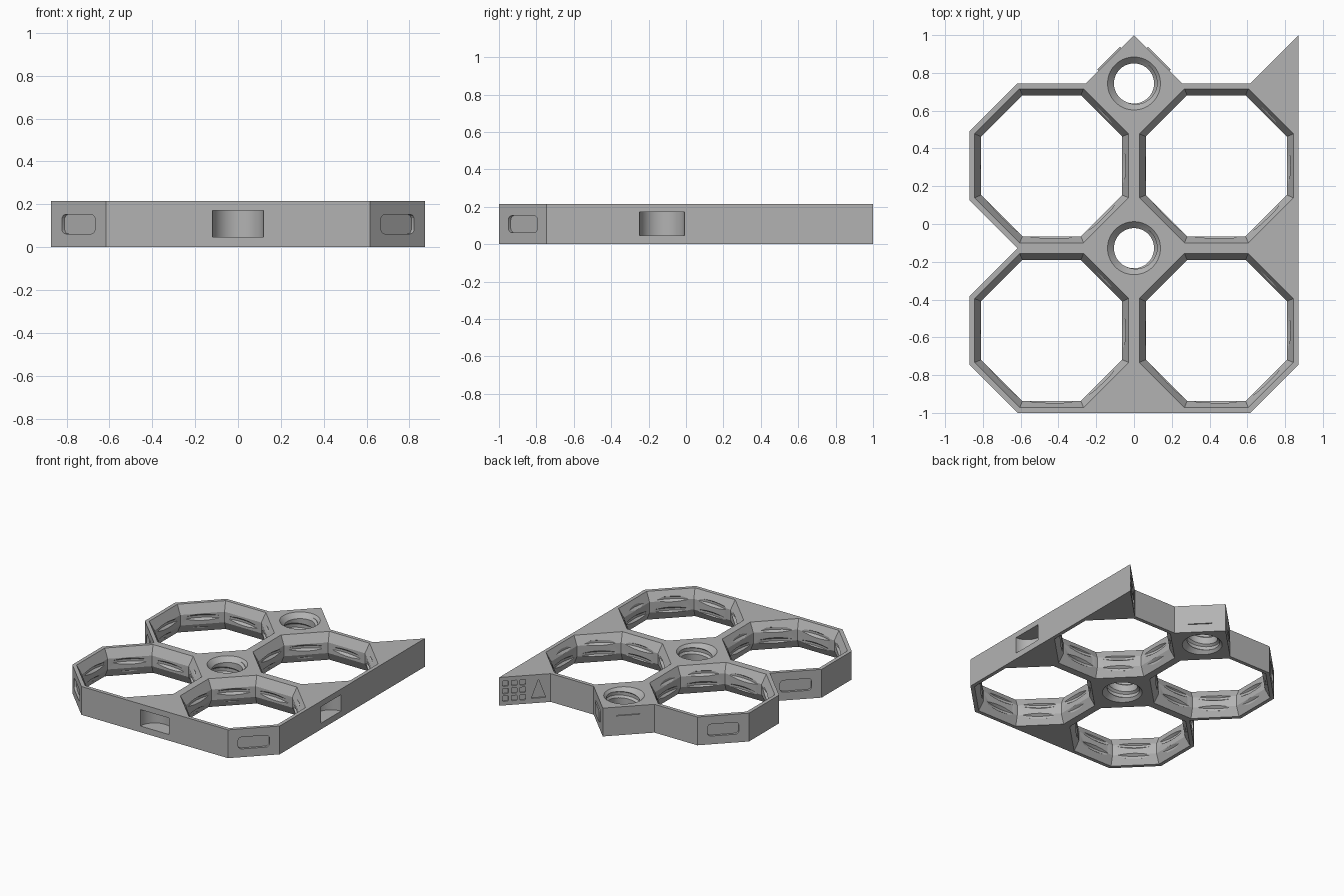
import bpy, bmesh
from math import sin, cos, tan, pi, radians
from mathutils import Matrix, Vector

if "Cube" in bpy.data.objects:
    bpy.data.objects.remove(bpy.data.objects["Cube"])

PITCH = 0.872            # cell spacing
R = PITCH / 2            # cell half width
SIDE = R * tan(pi / 8)   # half of an octagon side
CUT = R - SIDE           # corner cut
H = 0.215                # board thickness
LOW, MID = -1.0, -1.0 + PITCH
TOP = LOW + 2 * PITCH
CELLS = [(x, y) for x in (-R, R) for y in (LOW + R, MID + R)]
PEGS = [(0, MID), (0, TOP)]

grey = bpy.data.materials.new("board grey")
grey.use_nodes = True
grey.diffuse_color = (0.45, 0.45, 0.45, 1)
grey.node_tree.nodes["Principled BSDF"].inputs["Base Color"].default_value = grey.diffuse_color


def loft(bm, rings):
    """Closed solid through equal-length rings of points."""
    rows = [[bm.verts.new(p) for p in ring] for ring in rings]
    for a, b in zip(rows, rows[1:]):
        for i in range(len(a)):
            j = (i + 1) % len(a)
            bm.faces.new((a[i], a[j], b[j], b[i]))
    bm.faces.new(rows[0][::-1])
    bm.faces.new(rows[-1])


def make(name, bm):
    bmesh.ops.recalc_face_normals(bm, faces=bm.faces)
    mesh = bpy.data.meshes.new(name)
    bm.to_mesh(mesh)
    bm.free()
    mesh.materials.append(grey)
    ob = bpy.data.objects.new(name, mesh)
    bpy.context.collection.objects.link(ob)
    return ob


def ngon(cx, cy, z, inradius, n):
    r = inradius / cos(pi / n)
    return [Vector((cx + r * cos((i + 0.5) * 2 * pi / n),
                    cy + r * sin((i + 0.5) * 2 * pi / n), z)) for i in range(n)]


def waisted_hole(bm, c, wide, narrow, chamfer, n):
    """Hole that is wide at both faces and narrow in the middle."""
    over = 0.02
    out = wide + (wide - narrow) * over / chamfer
    for_z = [(-over, out), (chamfer, narrow), (H - chamfer, narrow), (H + over, out)]
    loft(bm, [ngon(c[0], c[1], z, r, n) for z, r in for_z])


def thread(bm, c, r_out, r_in, thin, thick, pitch, n=48):
    """Helical groove cutter with a trapezoid section."""
    section = [(r_in, -thick / 2), (r_out, -thin / 2), (r_out, thin / 2), (r_in, thick / 2)]
    start = H / 2 - 2.25 * pitch
    rings = []
    for i in range(int(4.5 * n) + 1):
        a = 2 * pi * i / n
        z = start + pitch * i / n
        rings.append([Vector((c[0] + r * cos(a), c[1] + r * sin(a), z + h)) for r, h in section])
    loft(bm, rings)


def rounded(w, h, r, steps=4):
    pts = []
    for k, (sx, sy) in enumerate([(1, 1), (-1, 1), (-1, -1), (1, -1)]):
        for s in range(steps + 1):
            a = (k + s / steps) * pi / 2
            pts.append((sx * (w / 2 - r) + r * cos(a), sy * (h / 2 - r) + r * sin(a)))
    return pts


def on_side(bm, x, y, degrees, pts, inner, outer, du=0, dv=0):
    """Prism standing on a side face, from depth inner to outer."""
    a = radians(degrees)
    n = Vector((cos(a), sin(a), 0))
    u = Vector((-sin(a), cos(a), 0))
    base = Vector((x, y, H / 2))
    up = Vector((0, 0, 1))
    loft(bm, [[base + u * (p + du) + up * (q + dv) + n * d for p, q in pts]
              for d in (inner, outer)])


def carve(body, bm):
    cutter = make("cutter", bm)
    cutter.hide_render = True
    mod = body.modifiers.new("carve", 'BOOLEAN')
    mod.operation = 'DIFFERENCE'
    mod.solver = 'EXACT'
    mod.object = cutter
    dg = bpy.context.evaluated_depsgraph_get()
    mesh = bpy.data.meshes.new_from_object(body.evaluated_get(dg))
    body.modifiers.clear()
    body.data = mesh
    bpy.data.objects.remove(cutter)


# Board body: left edge notched, right and front edges filled straight
W, X = PITCH, PITCH - CUT
outline = [(-X, LOW), (X, LOW), (W, LOW + CUT), (W, TOP + CUT), (X, TOP),
           (CUT, TOP), (0, TOP + CUT), (-CUT, TOP), (-X, TOP),
           (-W, TOP - CUT), (-W, MID + CUT), (-X, MID), (-W, MID - CUT), (-W, LOW + CUT)]
bm = bmesh.new()
loft(bm, [[Vector((x, y, z)) for x, y in outline] for z in (0, H)])
board = make("board", bm)

# Large octagonal openings and round peg holes
bm = bmesh.new()
for c in CELLS:
    waisted_hole(bm, c, 0.408, 0.3735, 0.067, 8)
for c in PEGS:
    waisted_hole(bm, c, 0.14, 0.106, 0.035, 48)
carve(board, bm)

# Screw threads in both kinds of hole
bm = bmesh.new()
for c in CELLS:
    thread(bm, c, 0.3925, 0.368, 0.0174, 0.057, 0.087)
for c in PEGS:
    thread(bm, c, 0.1225, 0.1, 0.025, 0.062, 0.105)
carve(board, bm)

# Half-round pockets in the straight edges, recesses on the diagonal corners
bm = bmesh.new()
for x, y in [(0, LOW), (W, MID)]:
    loft(bm, [ngon(x, y, z, 0.12, 48) for z in (0.047, 0.172)])
E = W - CUT / 2
slot = rounded(0.22, 0.09, 0.025)
for x, y, a in [(-E, LOW + CUT / 2, 225), (E, LOW + CUT / 2, 315),
                (-E, MID - CUT / 2, 135), (-E, MID + CUT / 2, 225),
                (-E, TOP - CUT / 2, 135)]:
    on_side(bm, x, y, a, slot, -0.018, 0.02)

# Dot grid and arrow sunk into the pointed corner
tip = (E, TOP + CUT / 2, 135)
square = rounded(0.04, 0.04, 0.004, 1)
for i in range(3):
    for j in (-1, 0, 1):
        on_side(bm, *tip, square, -0.01, 0.02, -0.135 + 0.06 * i, 0.057 * j)
on_side(bm, *tip, [(-0.05, -0.07), (0.05, -0.07), (0, 0.07)], -0.01, 0.02, 0.095)
carve(board, bm)

# Raised plates on the back point
plates = []
for side, a in ((1, 45), (-1, 135)):
    bm = bmesh.new()
    on_side(bm, side * CUT / 2, TOP + CUT / 2, a, rounded(0.17, 0.09, 0.008), -0.01, 0.009)
    plates.append(make("back_plate_left" if side > 0 else "back_plate_right", bm))

# Smooth round surfaces, keep hard edges
bpy.ops.object.select_all(action='DESELECT')
for ob in [board] + plates:
    ob.select_set(True)
bpy.context.view_layer.objects.active = board
bpy.ops.object.shade_smooth_by_angle(angle=radians(20))
